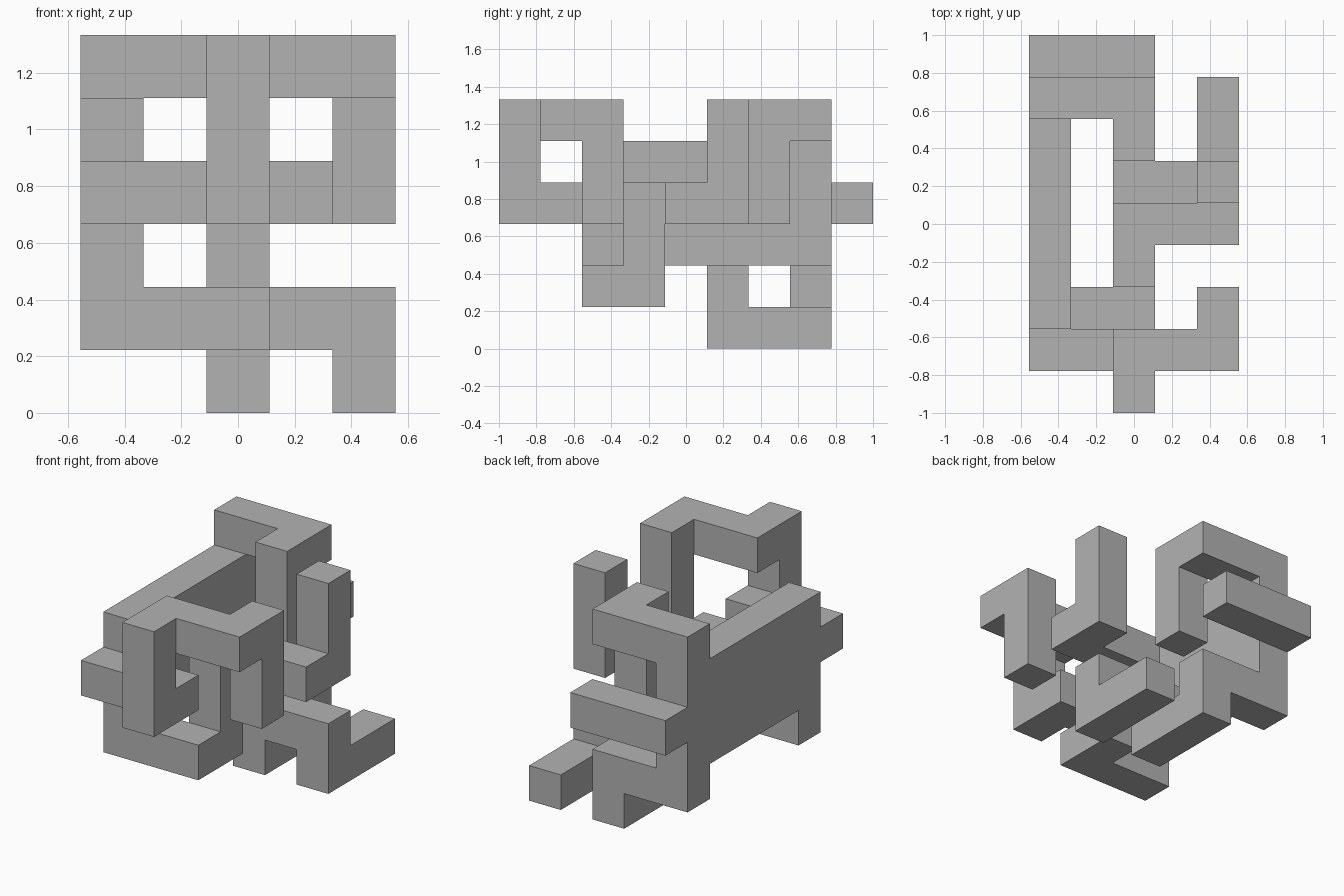
import bpy
import bmesh
from itertools import product
from mathutils import Vector

cube = bpy.data.objects.get("Cube")
if cube:
    bpy.data.objects.remove(cube, do_unlink=True)

UNIT = 2 / 9
ORIGIN = Vector((-2.5, -4.5, 0))

grey = bpy.data.materials.new("plain_grey")
grey.use_nodes = True
grey.diffuse_color = (0.45, 0.45, 0.45, 1)
shader = next(n for n in grey.node_tree.nodes if n.type == 'BSDF_PRINCIPLED')
shader.inputs["Base Color"].default_value = grey.diffuse_color


def bar(start, end):
    """All grid cells from the start cell to the end cell, inclusive."""
    return set(product(*(range(a, b + 1) for a, b in zip(start, end))))


# Each part is a chain of square bars on one cell grid
PARTS = {
    "side_wall": bar((0, 2, 2), (0, 6, 4)) | bar((0, 2, 1), (0, 2, 1)),
    "rear_post": bar((0, 7, 1), (0, 7, 5)),
    "rear_top_hook": bar((1, 7, 5), (2, 7, 5)) | bar((2, 6, 3), (2, 6, 5)),
    "rear_bar": bar((0, 8, 3), (2, 8, 3)),
    "front_loop": (bar((0, 1, 3), (2, 1, 3)) | bar((2, 0, 3), (2, 0, 5))
                   | bar((2, 1, 5), (4, 1, 5)) | bar((4, 2, 3), (4, 2, 5))),
    "middle_arm": (bar((1, 2, 1), (2, 2, 1)) | bar((2, 3, 1), (2, 3, 3))
                   | bar((2, 4, 3), (4, 4, 3)) | bar((4, 5, 3), (4, 5, 5))),
    "base_foot": (bar((1, 7, 1), (2, 7, 1)) | bar((2, 5, 0), (2, 7, 0))
                  | bar((2, 5, 1), (4, 5, 1)) | bar((4, 5, 0), (4, 7, 0))),
}
SOLID = set().union(*PARTS.values())


def build_part(name, cells):
    """Skin the exposed cell sides, then merge them into clean flat faces."""
    bm = bmesh.new()
    for cell in sorted(cells):
        for axis, sign in product(range(3), (-1, 1)):
            step = Vector((0, 0, 0))
            step[axis] = sign
            neighbour = tuple(int(c + s) for c, s in zip(cell, step))
            if neighbour in SOLID:
                continue
            u, v = Vector((0, 0, 0)), Vector((0, 0, 0))
            u[(axis + 1) % 3] = 0.5
            v[(axis + 2) % 3] = 0.5 * sign
            middle = Vector(cell) + Vector((0.5, 0.5, 0.5)) + step / 2
            corners = (middle - u - v, middle + u - v, middle + u + v, middle - u + v)
            bm.faces.new([bm.verts.new((c + ORIGIN) * UNIT) for c in corners])
    bmesh.ops.remove_doubles(bm, verts=bm.verts[:], dist=UNIT / 100)
    bmesh.ops.dissolve_limit(bm, angle_limit=0.01, verts=bm.verts[:], edges=bm.edges[:])
    mesh = bpy.data.meshes.new(name)
    bm.to_mesh(mesh)
    bm.free()
    mesh.materials.append(grey)
    bpy.context.collection.objects.link(bpy.data.objects.new(name, mesh))


for part_name, part_cells in PARTS.items():
    build_part(part_name, part_cells)
